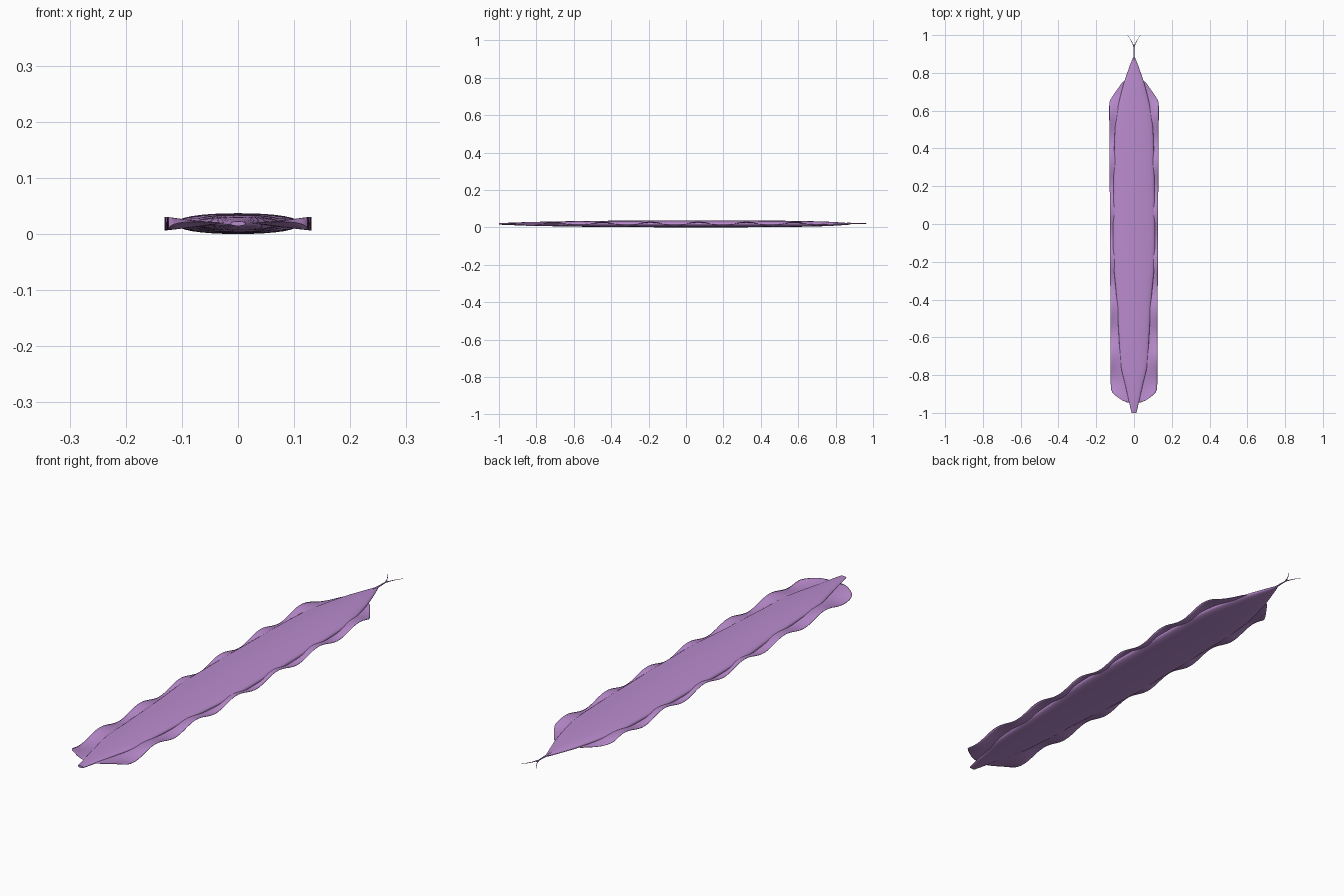
import bpy, bmesh, math

cube = bpy.data.objects.get("Cube")
if cube:
    bpy.data.objects.remove(cube)

MID = 0.0187          # height of the body's central plane
WAVE = 0.257          # length of one fin ripple
CREST = -0.19         # one crest of the ripple


def material(name, rgb):
    m = bpy.data.materials.new(name)
    m.use_nodes = True
    m.diffuse_color = (*rgb, 1)
    bsdf = m.node_tree.nodes["Principled BSDF"]
    bsdf.inputs["Base Color"].default_value = (*rgb, 1)
    bsdf.inputs["Roughness"].default_value = 0.7
    return m


purple = material("soft purple", (0.49, 0.26, 0.62))


def sample(keys, y):
    """Smooth monotone-ish interpolation through (y, value) pairs."""
    if y <= keys[0][0]:
        return keys[0][1]
    for i in range(len(keys) - 1):
        (y0, a), (y1, b) = keys[i], keys[i + 1]
        if y <= y1:
            before, after = keys[max(i - 1, 0)], keys[min(i + 2, len(keys) - 1)]
            m0 = (b - before[1]) / (y1 - before[0])
            m1 = (after[1] - a) / (after[0] - y0)
            t, h = (y - y0) / (y1 - y0), y1 - y0
            return ((2*t**3 - 3*t**2 + 1) * a + (t**3 - 2*t**2 + t) * h * m0
                    + (3*t**2 - 2*t**3) * b + (t**3 - t**2) * h * m1)
    return keys[-1][1]


def finish(bm, name, angle=60):
    bmesh.ops.recalc_face_normals(bm, faces=bm.faces)
    mesh = bpy.data.meshes.new(name)
    bm.to_mesh(mesh)
    bm.free()
    ob = bpy.data.objects.new(name, mesh)
    bpy.context.collection.objects.link(ob)
    mesh.materials.append(purple)
    bpy.ops.object.select_all(action="DESELECT")
    ob.select_set(True)
    bpy.context.view_layer.objects.active = ob
    bpy.ops.object.shade_smooth_by_angle(angle=math.radians(angle))
    return ob


# Body: flattened rings lofted from the blunt head to the pointed tail
half_width = [(-1, .013), (-.94, .027), (-.85, .047), (-.75, .07), (-.6, .08),
              (-.4, .092), (-.2, .109), (0, .111), (.3, .107), (.5, .101),
              (.6, .09), (.75, .053), (.8, .036), (.85, .018), (.88, .006)]
half_height = [(-1, .004), (-.9, .008), (-.75, .012), (-.5, .016), (0, .0185),
               (.5, .017), (.75, .012), (.88, .004)]


def power(v, p):
    return math.copysign(abs(v) ** p, v)


SIDES, RINGS = 32, 90
bm = bmesh.new()
rings = []
for i in range(RINGS + 1):
    y = -1 + 1.88 * i / RINGS
    w, h = sample(half_width, y), sample(half_height, y)
    ring = []
    for k in range(SIDES):
        a = math.tau * k / SIDES
        ring.append(bm.verts.new((w * power(math.cos(a), .9), y,
                                  MID + h * power(math.sin(a), .9))))
    rings.append(ring)
for r0, r1 in zip(rings, rings[1:]):
    for k in range(SIDES):
        n = (k + 1) % SIDES
        bm.faces.new((r0[k], r0[n], r1[n], r1[k]))
bm.faces.new(rings[0])
bm.faces.new(rings[-1])
finish(bm, "body")

# Fins: thin rippling sheets, flat at the root and waving at the outer edge
fin_edge = [(-.945, .035), (-.935, .06), (-.9, .108), (-.88, .12), (-.85, .123),
            (0, .127), (.62, .131), (.655, .126), (.74, .069), (.755, .057),
            (.762, .045)]
ROWS, COLS = 160, 8
for side, name in ((1, "left_fin"), (-1, "right_fin")):
    bm = bmesh.new()
    grid = []
    for i in range(ROWS + 1):
        y = -.945 + 1.707 * i / ROWS
        root = .6 * sample(half_width, y)
        edge = sample(fin_edge, y)
        ripple = .0115 * math.cos(math.tau * (y - CREST) / WAVE)
        row = []
        for j in range(COLS + 1):
            x = root + (edge - root) * j / COLS
            lift = min(1, (x - root) / (.128 - root))
            row.append(bm.verts.new((side * x, y, MID + ripple * lift)))
        grid.append(row)
    for r0, r1 in zip(grid, grid[1:]):
        for j in range(COLS):
            bm.faces.new((r0[j], r0[j + 1], r1[j + 1], r1[j]))
    fin = finish(bm, name)
    thick = fin.modifiers.new("thickness", "SOLIDIFY")
    thick.thickness = .0015
    thick.offset = 0


# Tail: slim stalk ending in two curved whiskers
def strand(name, points, radii):
    curve = bpy.data.curves.new(name, "CURVE")
    curve.dimensions = "3D"
    curve.bevel_depth = 1
    curve.bevel_resolution = 2
    curve.use_fill_caps = True
    curve.resolution_u = 6
    spline = curve.splines.new("BEZIER")
    spline.bezier_points.add(len(points) - 1)
    for bp, p, r in zip(spline.bezier_points, points, radii):
        bp.co = (*p, MID + .002)
        bp.radius = r
        bp.handle_left_type = bp.handle_right_type = "AUTO"
    curve.materials.append(purple)
    ob = bpy.data.objects.new(name, curve)
    bpy.context.collection.objects.link(ob)


strand("tail_stalk", [(0, .86), (0, .9), (0, .95)], [.005, .003, .002])
for side, name in ((1, "left_whisker"), (-1, "right_whisker")):
    strand(name, [(0, .935), (side * .012, .965), (side * .034, 1)],
           [.002, .0013, .0006])
